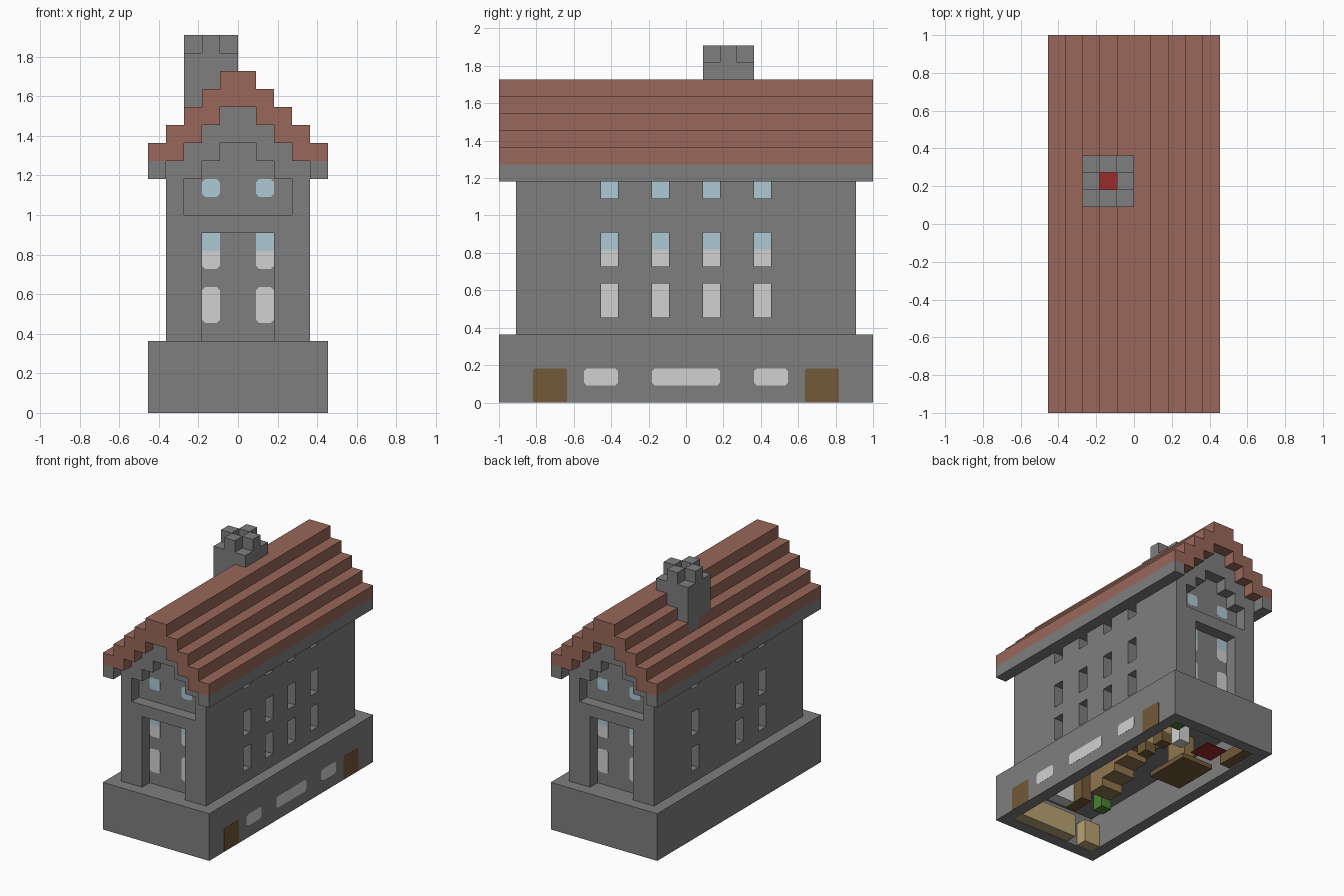
import bpy
import bmesh

if "Cube" in bpy.data.objects:
    bpy.data.objects.remove(bpy.data.objects["Cube"], do_unlink=True)

U = 1 / 11      # one building block; every size below is in blocks
THIN = 0.012    # thickness of painted plates, in blocks
CLIP = 0.17     # clipped corners of painted windows, in blocks


def material(name, rgb):
    m = bpy.data.materials.new(name)
    m.use_nodes = True
    m.diffuse_color = (*rgb, 1)
    m.node_tree.nodes["Principled BSDF"].inputs["Base Color"].default_value = (*rgb, 1)
    return m


stone = material("grey stone", (0.21, 0.21, 0.21))
tile = material("roof brick", (0.315, 0.136, 0.1))
glass = material("pale blue glass", (0.42, 0.59, 0.66))
white = material("white curtain", (0.64, 0.64, 0.64))
wood = material("brown wood", (0.17, 0.1, 0.038))
oak = material("light oak", (0.28, 0.18, 0.075))
red = material("red", (0.33, 0.025, 0.025))
tan = material("tan cloth", (0.48, 0.37, 0.17))
green = material("plant green", (0.07, 0.22, 0.03))


def prism(points, lo, hi, axis="y"):
    """A profile in (x, z) run along y, or in (y, z) run along x."""
    return points, lo, hi, axis


def box(x0, x1, y0, y1, z0, z1):
    return prism([(x0, z0), (x1, z0), (x1, z1), (x0, z1)], y0, y1)


def pane(a0, a1, z0, z1, lo, hi, axis, bottom=0.0, top=0.0):
    """A rectangle with clipped corners, as a thin plate."""
    b, t = bottom, top
    pts = [(a0 + b, z0), (a1 - b, z0)]
    pts += [(a1, z0 + b)] if b else []
    pts += [(a1, z1 - t), (a1 - t, z1)] if t else [(a1, z1)]
    pts += [(a0 + t, z1), (a0, z1 - t)] if t else [(a0, z1)]
    pts += [(a0, z0 + b)] if b else []
    return prism(pts, lo, hi, axis)


def build(name, mat, solids):
    bm = bmesh.new()
    for pts, lo, hi, axis in solids:
        def ring(d):
            return [bm.verts.new((p * U, d * U, z * U) if axis == "y"
                                 else (d * U, p * U, z * U)) for p, z in pts]
        a, b = ring(lo), ring(hi)
        bm.faces.new(a)
        bm.faces.new(b[::-1])
        for i in range(len(a)):
            j = (i + 1) % len(a)
            bm.faces.new((a[i], b[i], b[j], a[j]))
    bmesh.ops.recalc_face_normals(bm, faces=bm.faces)
    me = bpy.data.meshes.new(name)
    bm.to_mesh(me)
    bm.free()
    me.materials.append(mat)
    ob = bpy.data.objects.new(name, me)
    bpy.context.scene.collection.objects.link(ob)
    return ob


def carve(ob, solids):
    cutter = build("cutter", stone, solids)
    cutter.hide_render = True
    mod = ob.modifiers.new("openings", "BOOLEAN")
    mod.operation, mod.solver, mod.object = "DIFFERENCE", "EXACT", cutter
    bpy.context.view_layer.objects.active = ob
    bpy.ops.object.modifier_apply(modifier=mod.name)
    bpy.data.objects.remove(cutter, do_unlink=True)


def mirrored(half):
    return half + [(-x, z) for x, z in reversed(half)]


# Base: a hollow plinth, open underneath
base = build("base", stone, [box(-5, 5, -11, 11, 0, 4)])
carve(base, [box(-4, 4, -10, 10, -1, 3)])

# Walls with stepped gables
gable = [(4, 4), (4, 14)]
for i in range(3):
    gable += [(3 - i, 14 + i), (3 - i, 15 + i)]
walls = build("walls", stone, [prism(mirrored(gable), -10, 10)])

# Openings: side windows, tall end niches, gable niches and the flue
niche = mirrored([(3, 11), (3, 13), (2, 13), (2, 14), (1, 14), (1, 15)])
flue = box(-2, -1, 2, 3, 5, 25)
side_cols = {1: (-5, -2, 1, 4), -1: (-5, -2, 4)}
rows = [(5, 7), (8, 10), (12, 13)]
cuts = [flue]
for s, cols in side_cols.items():
    for y in cols:
        for z0, z1 in rows:
            cuts.append(box(*sorted((3 * s, 5 * s)), y, y + 1, z0, z1))
for s in (-1, 1):
    lo, hi = sorted((9 * s, 11 * s))
    cuts += [box(-2, 2, lo, hi, 3, 10), prism(niche, lo, hi)]
carve(walls, cuts)

# Window panes: curtains below, glass above
curtains, glazing = [], []
for s, cols in side_cols.items():
    lo, hi = sorted((3 * s, (3 + THIN) * s))
    for y in cols:
        curtains += [box(lo, hi, y, y + 1, 5, 7), box(lo, hi, y, y + 1, 8, 9)]
        glazing += [box(lo, hi, y, y + 1, 9, 10), box(lo, hi, y, y + 1, 12, 13)]
for s in (-1, 1):
    lo, hi = sorted((9 * s, (9 + THIN) * s))
    for x in (-2, 1):
        curtains += [pane(x, x + 1, 5, 7, lo, hi, "y", CLIP, CLIP),
                     pane(x, x + 1, 8, 9, lo, hi, "y", CLIP, 0)]
        glazing += [pane(x, x + 1, 9, 10, lo, hi, "y"),
                    pane(x, x + 1, 12, 13, lo, hi, "y", CLIP, CLIP)]
build("window_curtains", white, curtains)
build("window_glass", glass, glazing)

# Doors and low windows, on both faces of one side of the base
doors, low = [], []
for lo, hi in ((5, 5 + THIN), (4 - THIN, 4)):
    doors += [pane(y, y + 2, 0.01, 2, lo, hi, "x", 0, 0.1) for y in (-9, 7)]
    low += [pane(a, b, 1, 2, lo, hi, "x", CLIP, CLIP)
            for a, b in ((-6, -4), (-2, 2), (4, 6))]
build("doors", wood, doors)
build("base_windows", white, low)

# Stepped roof and the eaves below it
outer, inner = [(5, 14)], []
for i in range(5):
    outer.append((5 - i, 15 + i))
    if i < 4:
        outer.append((4 - i, 15 + i))
for i in range(1, 4):
    inner += [(i, 18 - i), (i, 17 - i)]
left_side = [(-x, z) for x, z in reversed(outer)]
under = [(-x, z) for x, z in reversed(inner)] + inner
roof = build("roof", tile, [prism(outer + left_side + under, -11, 11)])
carve(roof, [flue])
build("eaves", stone, [box(4, 5, -11, 11, 13, 14), box(-5, -4, -11, 11, 13, 14)])

# Chimney: a ring of columns with lower corners, and the fire in its flue
columns = []
for i in (-1, 0, 1):
    for j in (-1, 0, 1):
        if i or j:
            top = 20 if i and j else 21
            columns.append(box(i - 2, i - 1, j + 2, j + 3, 15, top))
build("chimney", stone, columns)
build("fire", red, [box(-2, -1, 2, 3, 4.5, 5.1)])

# Furniture inside the base
build("beds", tan, [box(-1.5, 4, -10, -9, 0.05, 2), box(-4, -2.5, -10, -9, 0.05, 2)])
build("stairs", oak, [box(0, 2, 1.5 * i - 3, 1.5 * i - 1.5, 0.7 * i + 0.1, 3)
                      for i in range(4)])
build("table", wood, [box(-3, 0, 2, 6, 0.1, 0.5)])
build("table_leg", oak, [box(-2, -1, 3, 5, 0.5, 3)])
build("cupboard", wood, [box(1, 2, -6, -4, 0.1, 2.5)])
build("washstand", white, [box(2, 4, -6, -5, 0.1, 2), box(1, 2, 7, 8, 0.1, 2)])
build("chairs", wood, [box(2, 3, y, y + 1, 0.1, 1) for y in (4, 6)])
build("cushions", tan, [box(2, 3, y, y + 1, 1, 2) for y in (4, 6)])
build("chest", wood, [box(-4, -3, 7, 10, 0.1, 1)])
build("rug", red, [box(-2, 0, 7, 9, 0.05, 0.12)])
build("plants", green, [box(-1, 0, -5, -4, 0.1, 1.5), box(3, 4, 9, 10, 0.1, 1)])
